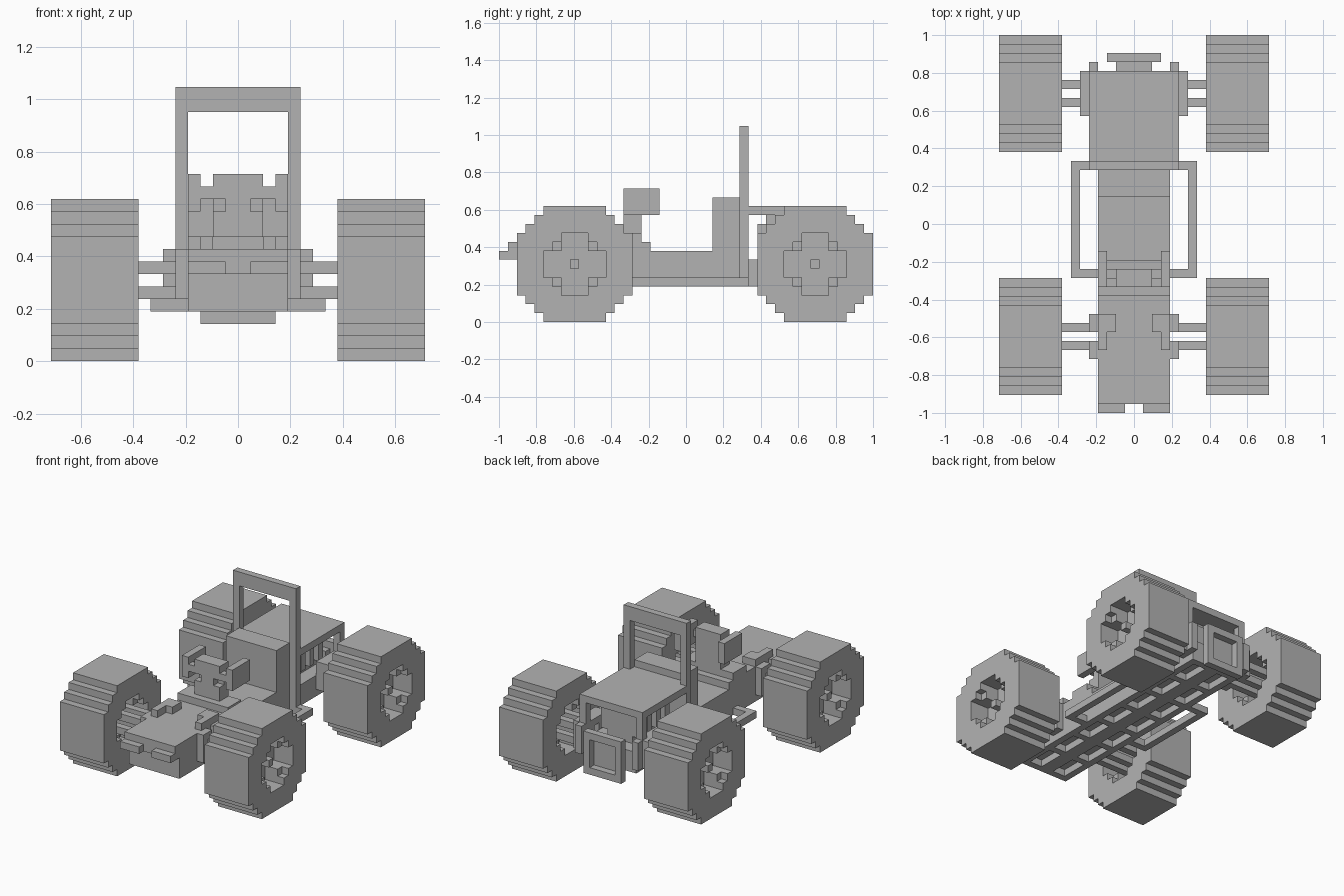
import bpy
import bmesh
from mathutils import Vector

U = 2 / 42  # edge length of one block

cube = bpy.data.objects.get("Cube")
if cube:
    bpy.data.objects.remove(cube, do_unlink=True)

grey = bpy.data.materials.new("plain_grey")
grey.use_nodes = True
grey.diffuse_color = (0.45, 0.45, 0.45, 1)
grey.node_tree.nodes["Principled BSDF"].inputs["Base Color"].default_value = (0.45, 0.45, 0.45, 1)


def block(x0, x1, y0, y1, z0, z1):
    """Unit cells of a box given in block units."""
    return {(x, y, z) for x in range(x0, x1) for y in range(y0, y1) for z in range(z0, z1)}


def pair(*box):
    """A box and its mirror image across x."""
    cells = block(*box)
    return cells | {(-x - 1, y, z) for x, y, z in cells}


def build(name, cells):
    """Skin a set of cells with one clean blocky surface."""
    bm = bmesh.new()
    verts = {}

    def vert(p):
        key = tuple(p)
        if key not in verts:
            verts[key] = bm.verts.new(Vector(p) * U)
        return verts[key]

    for cell in cells:
        for axis in range(3):
            for side in (0, 1):
                near = list(cell)
                near[axis] += 2 * side - 1
                if tuple(near) in cells:
                    continue
                a, b = (axis + 1) % 3, (axis + 2) % 3
                ring = []
                for da, db in ((0, 0), (1, 0), (1, 1), (0, 1)):
                    p = list(cell)
                    p[axis] += side
                    p[a] += da
                    p[b] += db
                    ring.append(vert(p))
                bm.faces.new(ring if side else ring[::-1])
    bmesh.ops.dissolve_limit(bm, angle_limit=0.01, verts=bm.verts[:], edges=bm.edges[:])
    mesh = bpy.data.meshes.new(name)
    bm.to_mesh(mesh)
    bm.free()
    mesh.materials.append(grey)
    obj = bpy.data.objects.new(name, mesh)
    bpy.context.collection.objects.link(obj)
    return obj


def disc(x0, x1, yc, radius, flat):
    """Stepped round disc: half size radius, with flat sides of half size flat."""
    cells = set()
    for dz in range(-radius, radius + 1):
        half = min(radius, radius + flat - abs(dz))
        cells |= block(x0, x1, yc - half, yc + half + 1, 6 + dz, 7 + dz)
    return cells


def plus(x0, x1, yc, arm):
    """Cross with arms three blocks wide."""
    return (block(x0, x1, yc - arm, yc + arm + 1, 5, 8)
            | block(x0, x1, yc - 1, yc + 2, 6 - arm, 7 + arm))


# Wheels: stepped tyre, recessed hub with a cross and a centre pin
def wheel_cells(yc):
    cells = disc(8, 15, yc, 6, 3)
    cells -= disc(14, 15, yc, 3, 1) | disc(8, 9, yc, 3, 1)
    cells -= plus(12, 15, yc, 3) | plus(8, 11, yc, 3)
    return cells | block(12, 14, yc, yc + 1, 6, 7)


for label, yc in (("front", -13), ("rear", 14)):
    left = wheel_cells(yc)
    build(label + "_left_wheel", left)
    build(label + "_right_wheel", {(-x - 1, y, z) for x, y, z in left})
    # Four thin rods carry each wheel
    rods = set()
    for y in (yc - 1, yc + 1):
        for z in (5, 7):
            rods |= pair(4, 11, y, y + 1, z, z + 1)
    build(label + "_axle_rods", rods)

# Ladder chassis
ladder = pair(3, 4, -19, 17, 4, 5)
for y in range(-19, 17, 5):
    ladder |= block(-4, 4, y, y + 1, 4, 5)
ladder |= block(-1, 1, -19, 17, 4, 5)
build("chassis_frame", ladder)

# Floor body and axle mounts
build("floor_body", block(-4, 4, -8, 7, 5, 8))
build("front_axle_mount", pair(4, 5, -15, -10, 5, 9) - pair(4, 5, -13, -12, 5, 9))
build("rear_axle_mount", pair(4, 6, 12, 17, 5, 9) - pair(4, 6, 14, 15, 5, 8))

# Hood with twin nose bumpers and brackets
hood = block(-4, 4, -20, -8, 7, 9) | block(-4, 4, -19, -8, 5, 7)
hood |= pair(1, 4, -21, -20, 7, 8)
build("hood", hood)
build("hood_brackets", pair(3, 4, -14, -11, 9, 10) | pair(2, 4, -12, -10, 9, 10))

# Dash and steering handles
build("dash", block(-4, 4, -8, -5, 8, 10) | block(-4, 4, -5, -4, 8, 9))
steering = block(-2, 2, -7, -5, 10, 15)
steering |= pair(2, 4, -7, -6, 13, 14) | pair(3, 4, -7, -3, 12, 15)
steering -= pair(1, 2, -7, -6, 12, 13)
build("steering_handles", steering)

# Seat back and roll bar
build("seat_back", block(-4, 4, 3, 6, 8, 14))
build("roll_bar", pair(4, 5, 6, 7, 4, 22) | block(-4, 4, 6, 7, 20, 22))

# Side step bars
build("side_bars", pair(6, 7, -6, 7, 4, 5) | pair(4, 6, -6, -5, 4, 5) | pair(5, 6, 6, 7, 4, 5))

# Open rear cage: roof, posts and rear lights
cage = block(-5, 5, 7, 17, 12, 13) | block(-4, 4, 6, 7, 8, 13)
cage |= pair(4, 5, 16, 17, 9, 12)
build("rear_cage", cage)
build("rear_bed", block(-4, 4, 7, 17, 5, 7))
build("rear_lights", pair(4, 5, 17, 18, 5, 9))

# Engine with finned cylinders
engine = block(-2, 2, 8, 15, 7, 11)
for y in (8, 10, 12, 14):
    engine |= pair(2, 3, y, y + 1, 8, 11)
engine |= block(-1, 1, 9, 14, 11, 12)
build("engine", engine)

# Framed rear panel on its mount
panel = block(-2, 2, 17, 18, 4, 8)
panel |= block(-3, 3, 18, 19, 3, 9) - block(-2, 2, 18, 19, 4, 8)
build("rear_panel", panel)
